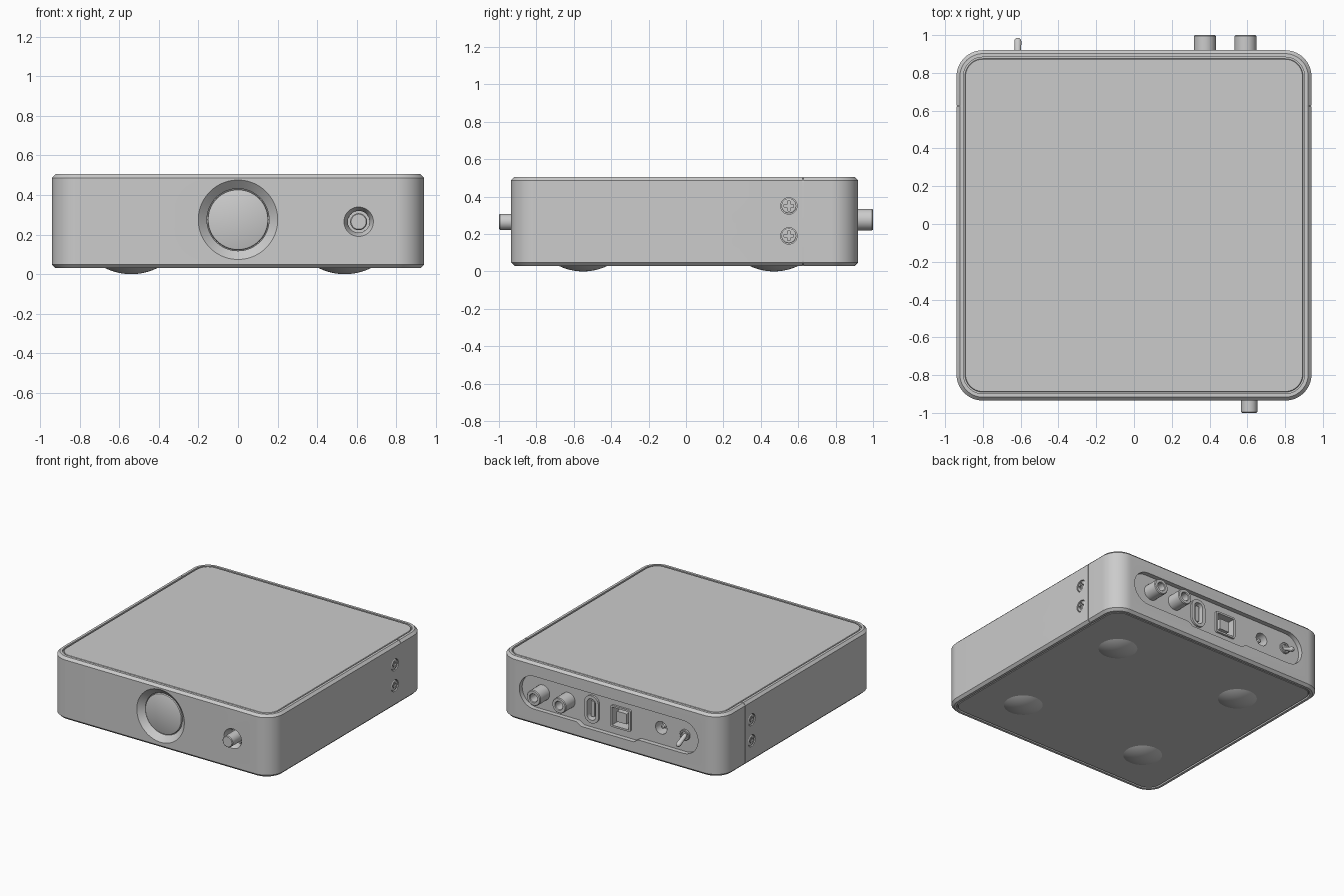
import bpy, bmesh
from math import sin, cos, pi, radians

if "Cube" in bpy.data.objects:
    bpy.data.objects.remove(bpy.data.objects["Cube"])

# Face frames: outline coordinates (a, b) plus outward distance h
FACES = {
    'front': lambda a, b, h: (a, -h, b), 'back': lambda a, b, h: (a, h, b),
    'right': lambda a, b, h: (h, a, b), 'left': lambda a, b, h: (-h, a, b),
    'top': lambda a, b, h: (a, b, h), 'bottom': lambda a, b, h: (a, b, -h),
}


def arc(cx, cy, r, d0, d1, n):
    return [(cx + r * cos(radians(d0 + (d1 - d0) * i / n)),
             cy + r * sin(radians(d0 + (d1 - d0) * i / n))) for i in range(n + 1)]


def circle(cx, cy, r, n=48):
    return arc(cx, cy, r, 0, 360, n)[:-1]


def rrect(cx, cy, w, h, r, n=10):
    pts = []
    for sx, sy, d in ((1, 1, 0), (-1, 1, 90), (-1, -1, 180), (1, -1, 270)):
        pts += arc(cx + sx * (w / 2 - r), cy + sy * (h / 2 - r), r, d, d + 90, n)
    return pts


def loft(name, face, rings, closed=False):
    """Bridge (outline, h) rings; cap the ends unless closed into a loop."""
    bm = bmesh.new()
    loops = [[bm.verts.new(FACES[face](a, b, h)) for a, b in pts] for pts, h in rings]
    n = len(loops[0])
    pairs = list(zip(loops, loops[1:]))
    if closed:
        pairs.append((loops[-1], loops[0]))
    else:
        bm.faces.new(loops[0])
        bm.faces.new(loops[-1])
    for lo, hi in pairs:
        for i in range(n):
            j = (i + 1) % n
            bm.faces.new((lo[i], lo[j], hi[j], hi[i]))
    bmesh.ops.recalc_face_normals(bm, faces=bm.faces)
    me = bpy.data.meshes.new(name)
    bm.to_mesh(me)
    bm.free()
    ob = bpy.data.objects.new(name, me)
    bpy.context.collection.objects.link(ob)
    return ob


def lathe(name, face, cx, cy, profile, n=48):
    return loft(name, face, [(circle(cx, cy, r, n), h) for r, h in profile])


def cut(target, cutter):
    mod = target.modifiers.new('cut', 'BOOLEAN')
    mod.operation, mod.solver, mod.object = 'DIFFERENCE', 'EXACT', cutter
    bpy.context.view_layer.objects.active = target
    bpy.ops.object.modifier_apply(modifier=mod.name)
    bpy.data.objects.remove(cutter)


# Case shell with chamfered rims
YC = -0.0075
def case_outline(inset):
    return rrect(0, YC, 1.88 - 2 * inset, 1.855 - 2 * inset, 0.14 - inset, 14)

case = loft('case', 'top', [(case_outline(0.018), 0.03), (case_outline(0), 0.048),
                            (case_outline(0), 0.487), (case_outline(0.018), 0.505)])

# Inset top and bottom panels separated by a fine groove
cut(case, loft('cutter', 'top', [(case_outline(0.037), 0.485), (case_outline(0.037), 0.6)]))
cut(case, loft('cutter', 'top', [(case_outline(0.037), -0.1), (case_outline(0.037), 0.05)]))
loft('top_panel', 'top', [(case_outline(0.045), 0.48), (case_outline(0.045), 0.5),
                          (case_outline(0.048), 0.503)])
loft('bottom_panel', 'top', [(case_outline(0.048), 0.032), (case_outline(0.045), 0.035),
                             (case_outline(0.045), 0.06)])

# Seam between the case and its rear section
outer, inner = rrect(0, 0.2675, 2.1, 0.7, 0.03), rrect(0, 0.2675, 1.868, 0.463, 0.025)
cut(case, loft('cutter', 'back', [(outer, 0.623), (outer, 0.628),
                                  (inner, 0.628), (inner, 0.623)], True))

# Front dial in a conical recess
cut(case, lathe('cutter', 'front', 0, 0.275,
                [(0.157, 0.88), (0.157, 0.895), (0.202, 0.936), (0.202, 0.96)], 72))
lathe('dial', 'front', 0, 0.275,
      [(0.153, 0.87), (0.153, 0.895), (0.151, 0.901), (0.145, 0.904)], 72)

# Front push button in a stepped recess
cut(case, lathe('cutter', 'front', 0.61, 0.265,
                [(0.055, 0.87), (0.055, 0.9), (0.075, 0.936), (0.075, 0.96)]))
lathe('button', 'front', 0.61, 0.265,
      [(0.043, 0.86), (0.043, 0.995), (0.038, 1.0)])

# Side screws with cross slots
for side in ('left', 'right'):
    for z in (0.19, 0.35):
        cut(case, lathe('cutter', side, 0.55, z, [(0.044, 0.925), (0.044, 0.96)], 32))
        screw = lathe(side + '_screw', side, 0.55, z,
                      [(0.04, 0.915), (0.04, 0.934), (0.034, 0.938)], 32)
        for w, h in ((0.052, 0.015), (0.015, 0.052)):
            cut(screw, loft('cutter', side, [(rrect(0.55, z, w, h, 0.003, 2), 0.922),
                                             (rrect(0.55, z, w, h, 0.003, 2), 0.95)]))

# Rear connector bay: stadium with a lowered middle
bay = (arc(-0.62, 0.275, 0.125, 90, 270, 20)
       + [(-0.24, 0.15), (-0.20, 0.125), (0.24, 0.125), (0.28, 0.15)]
       + arc(0.64, 0.275, 0.125, -90, 90, 20))
cut(case, loft('cutter', 'back', [(bay, 0.885), (bay, 1.0)]))

# Round signal sockets
for x in (0.375, 0.59):
    lathe('signal_socket', 'back', x, 0.277,
          [(0.058, 0.87), (0.058, 0.994), (0.053, 1.0), (0.034, 1.0),
           (0.03, 0.995), (0.03, 0.92)])


# Framed data sockets
def socket(name, x, z, w, h, r, rim, tongue):
    out, inn = rrect(x, z, w, h, r), rrect(x, z, w - 2 * rim, h - 2 * rim, max(r - rim, 0.004))
    cut(case, loft('cutter', 'back', [(inn, 0.82), (inn, 0.95)]))
    loft(name + '_frame', 'back', [(out, 0.875), (out, 0.9), (inn, 0.9), (inn, 0.875)], True)
    t = rrect(x, z, *tongue, 0.005)
    loft(name + '_tongue', 'back', [(t, 0.81), (t, 0.885)])


socket('slim_socket', 0.17, 0.265, 0.12, 0.21, 0.058, 0.024, (0.03, 0.12))
socket('square_socket', -0.075, 0.262, 0.17, 0.165, 0.014, 0.014, (0.085, 0.08))

# Power jack
cut(case, lathe('cutter', 'back', -0.41, 0.275, [(0.048, 0.80), (0.048, 0.95)]))
lathe('power_pin', 'back', -0.41, 0.275, [(0.014, 0.79), (0.014, 0.865), (0.008, 0.872)], 24)

# Toggle switch: bushing and tilted lever
lathe('switch_bushing', 'back', -0.615, 0.278,
      [(0.04, 0.87), (0.04, 0.897), (0.036, 0.9), (0.026, 0.9), (0.024, 0.89)], 32)
loft('switch_lever', 'back',
     [(circle(-0.615, 0.278 - d, r, 24), h) for d, r, h in
      ((0, 0.014, 0.88), (0.04, 0.019, 0.962), (0.043, 0.017, 0.975),
       (0.045, 0.011, 0.983), (0.045, 0.004, 0.986))])

# Domed feet
for x in (-0.54, 0.54):
    for y in (-0.55, 0.47):
        R = 0.3
        lathe('foot', 'top', x, y,
              [(R * sin(a), R * (1 - cos(a))) for a in [0.01 + 0.055 * i for i in range(10)]])

# Smooth curved faces, keep crisp edges
bpy.ops.object.select_all(action='DESELECT')
for ob in bpy.context.scene.objects:
    ob.select_set(True)
    bpy.context.view_layer.objects.active = ob
bpy.ops.object.shade_smooth_by_angle(angle=radians(30))
